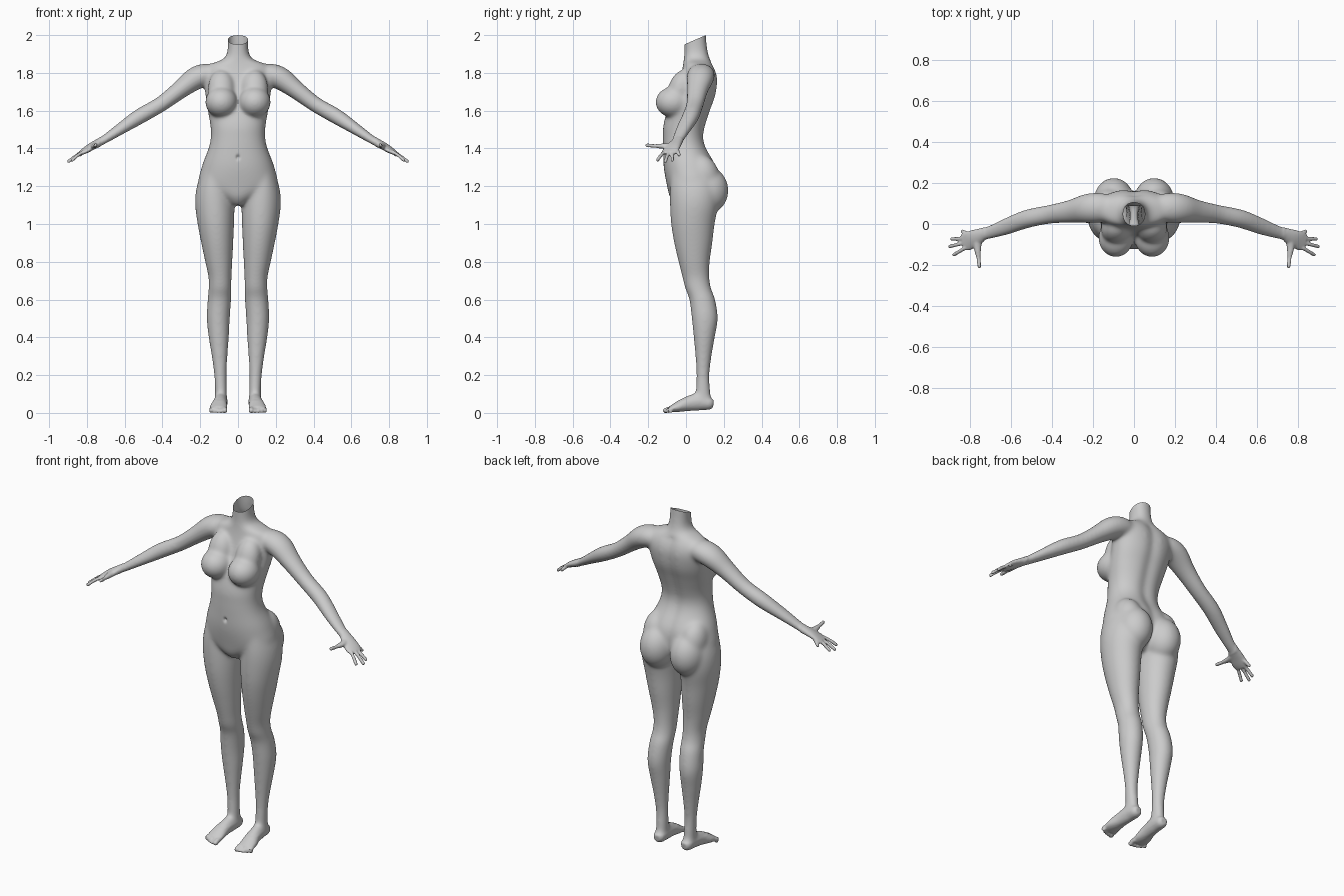
import bpy, bmesh, math
from mathutils import Vector, Matrix

if "Cube" in bpy.data.objects:
    bpy.data.objects.remove(bpy.data.objects["Cube"])

bm = bmesh.new()


def spline(stations, sub):
    """Catmull-Rom through tuples of any length."""
    out, n = [], len(stations)
    for i in range(n - 1):
        quad = [stations[min(max(i + k, 0), n - 1)] for k in (-1, 0, 1, 2)]
        for s in range(sub):
            t = s / sub
            out.append([0.5 * (2 * b + (c - a) * t + (2 * a - 5 * b + 4 * c - d) * t * t
                               + (3 * b - a - 3 * c + d) * t ** 3) for a, b, c, d in zip(*quad)])
    return out + [list(stations[-1])]


def skin(rings):
    """Close a stack of rings into a solid."""
    rows = [[bm.verts.new(p) for p in r] for r in rings]
    n, faces = len(rows[0]), []
    for a, b in zip(rows, rows[1:]):
        for i in range(n):
            j = (i + 1) % n
            faces.append(bm.faces.new((a[i], a[j], b[j], b[i])))
    faces += [bm.faces.new(rows[0]), bm.faces.new(rows[-1])]
    bmesh.ops.recalc_face_normals(bm, faces=faces)


def upright(stations, side=1, power=2.0, groove=0.0):
    """Horizontal sections: z, inner x, outer x, front y, back y."""
    rings = []
    for z, x0, x1, y0, y1 in spline(stations, 5):
        ring = []
        for k in range(48):
            a = math.tau * k / 48
            c, s = math.cos(a), math.sin(a)
            u = math.copysign(abs(c) ** (2 / power), c)
            v = math.copysign(abs(s) ** (2 / power), s)
            x = (x0 + x1) / 2 + u * (x1 - x0) / 2
            y = (y0 + y1) / 2 + v * (y1 - y0) / 2
            if groove and v > 0 and z < 1.85:
                y -= groove * math.exp(-(x / 0.03) ** 2)
            ring.append((side * x, y, z))
        rings.append(ring)
    skin(rings)


def limb(stations, side=1, sub=5, seg=24):
    """Sections across a path: x, y, z, half width, half thickness."""
    pts = spline(stations, sub)
    pos = [Vector((side * p[0], p[1], p[2])) for p in pts]
    rings = []
    for i, p in enumerate(pts):
        t = (pos[min(i + 1, len(pos) - 1)] - pos[max(i - 1, 0)]).normalized()
        w = Vector((0, 0, 1)).cross(t).normalized()
        h = t.cross(w)
        rings.append([pos[i] + w * p[3] * math.cos(math.tau * k / seg)
                      + h * p[4] * math.sin(math.tau * k / seg) for k in range(seg)])
    skin(rings)


def ball(center, radii, tilt=0.0):
    m = Matrix.Translation(center) @ Matrix.Rotation(tilt, 4, 'X') @ Matrix.Diagonal((*radii, 1))
    bmesh.ops.create_uvsphere(bm, u_segments=32, v_segments=20, radius=1, matrix=m)


def digit(points, r, side):
    """Finger or toe with a rounded tip."""
    limb([(*p, r, r) for p in points], side, 4, 14)
    x, y, z = points[-1]
    ball((side * x, y, z), (r, r, r))


# torso and neck
torso = [(1.10, .04, -.055, .10), (1.14, .10, -.085, .14), (1.20, .205, -.10, .17),
         (1.30, .193, -.118, .165), (1.40, .156, -.122, .112), (1.46, .144, -.122, .097),
         (1.52, .146, -.12, .107), (1.60, .160, -.10, .132), (1.68, .172, -.065, .16),
         (1.76, .182, -.035, .17), (1.81, .182, -.022, .160), (1.845, .150, -.015, .142),
         (1.87, .085, -.012, .128), (1.90, .060, -.010, .118), (1.95, .054, -.010, .110),
         (2.03, .056, -.012, .104)]
upright([(z, -w, w, f, b) for z, w, f, b in torso], power=2.2, groove=.014)

leg = [(.05, .06, .125, .05, .135), (.10, .058, .122, .05, .131), (.20, .060, .127, .055, .125),
       (.30, .055, .140, .049, .136), (.40, .048, .156, .04, .153), (.50, .043, .166, .03, .169),
       (.60, .036, .161, .017, .155), (.66, .034, .156, -.005, .133), (.72, .034, .157, -.02, .124),
       (.80, .030, .174, -.04, .126), (.90, .025, .195, -.063, .14), (1.0, .021, .214, -.079, .152),
       (1.10, .019, .227, -.085, .17), (1.18, .03, .222, -.085, .17), (1.26, .05, .20, -.08, .15)]
arm = [(.11, .08, 1.79, .06, .05), (.17, .08, 1.79, .073, .06), (.23, .075, 1.768, .072, .061),
       (.31, .061, 1.708, .057, .049), (.41, .047, 1.633, .047, .042), (.52, .025, 1.57, .046, .042),
       (.62, -.012, 1.505, .042, .032), (.70, -.04, 1.452, .034, .024), (.745, -.053, 1.425, .031, .021)]
palm = [(.73, -.048, 1.434, .031, .022), (.775, -.068, 1.41, .041, .019),
        (.81, -.083, 1.388, .046, .015), (.832, -.09, 1.375, .040, .011)]
foot = [(.088, .145, .05, .018, .02), (.089, .125, .053, .032, .034), (.091, .07, .062, .036, .046),
        (.096, .01, .052, .038, .04), (.102, -.045, .034, .046, .027), (.103, -.085, .022, .045, .015)]
fingers = [((.80, -.05, 1.396), (.836, -.036, 1.366)), ((.82, -.07, 1.384), (.887, -.073, 1.338)),
           ((.825, -.092, 1.38), (.896, -.109, 1.332)), ((.82, -.115, 1.382), (.877, -.15, 1.339))]

for s in (1, -1):
    upright(leg, s)
    limb(arm, s)
    limb(palm, s)
    limb(foot, s)
    # fingers and thumb
    for base, tip in fingers:
        mid = (Vector(base) + Vector(tip)) / 2 + Vector((0, 0, .003))
        digit([base, tuple(mid), tip], .0095, s)
    limb([(.755, -.065, 1.418, .02, .017), (.762, -.11, 1.412, .019, .015),
          (.758, -.155, 1.413, .012, .011)], s)
    digit([(.76, -.14, 1.412), (.756, -.175, 1.414), (.753, -.206, 1.417)], .010, s)
    # toes
    for i in range(5):
        x, r = .070 + .0175 * i + (.003 if i else 0), .014 if i == 0 else .0095
        digit([(x, -.07, .024), (x, -.09, .022), (x, -.109 + .0018 * i * i, r + .001)], r, s)
    # bust and its upper slope
    ball((s * .088, -.068, 1.645), (.086, .094, .082))
    ball((s * .088, -.03, 1.715), (.072, .064, .105), -.3)
    # buttocks
    ball((s * .098, .115, 1.18), (.098, .11, .125), .1)
    ball((s * .12, .09, 1.26), (.075, .085, .11), .3)

mesh = bpy.data.meshes.new("body")
bm.to_mesh(mesh)
bm.free()
body = bpy.data.objects.new("body", mesh)
bpy.context.collection.objects.link(body)
bpy.context.view_layer.objects.active = body
body.select_set(True)

# fuse the parts into one skin
fuse = body.modifiers.new("fuse", 'REMESH')
fuse.mode = 'VOXEL'
fuse.voxel_size = .0055
bpy.ops.object.modifier_apply(modifier=fuse.name)

# blend the joins strongly on the body, lightly on hands and feet
soft = body.vertex_groups.new(name="soft")
fine = body.vertex_groups.new(name="fine")
big, small = [], []
for v in body.data.vertices:
    (small if abs(v.co.x) > .73 or v.co.z < .07 else big).append(v.index)
soft.add(big, 1.0, 'REPLACE')
fine.add(small, 1.0, 'REPLACE')
for group, count in (("soft", 70), ("fine", 4)):
    mod = body.modifiers.new(group, 'SMOOTH')
    mod.factor, mod.iterations, mod.vertex_group = .5, count, group
    bpy.ops.object.modifier_apply(modifier=mod.name)

# navel, then the slanted open neck
bm = bmesh.new()
bm.from_mesh(body.data)
for v in bm.verts:
    if v.co.y < -.05:
        d = (v.co.x / .009) ** 2 + ((v.co.z - 1.353) / .012) ** 2
        v.co.y += .012 * math.exp(-d)
bmesh.ops.bisect_plane(bm, geom=bm.verts[:] + bm.edges[:] + bm.faces[:],
                       plane_co=(0, .106, 2.0), plane_no=(0, -.43, 1), clear_outer=True)
low = min(v.co.z for v in bm.verts)
for v in bm.verts:
    if v.co.z < .3:
        v.co.z -= low * (1 - v.co.z / .3)
bm.to_mesh(body.data)
bm.free()
bpy.ops.object.shade_smooth()
